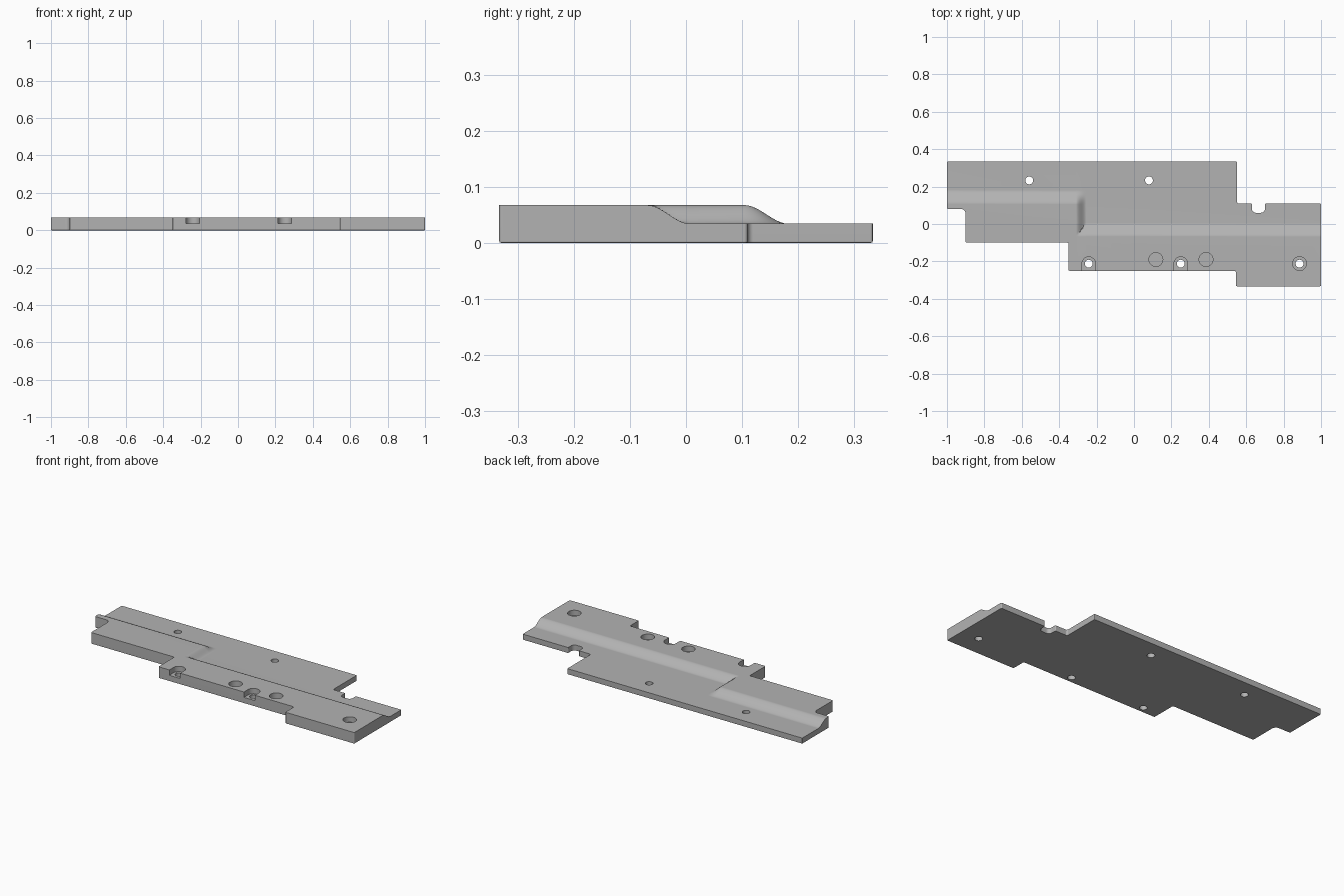
import bpy, bmesh, math
from mathutils import Vector

if "Cube" in bpy.data.objects:
    bpy.data.objects.remove(bpy.data.objects["Cube"])

HIGH, LOW, TOP = 0.067, 0.034, 0.12

grey = bpy.data.materials.new("machined grey")
grey.diffuse_color = (0.45, 0.45, 0.45, 1)
grey.use_nodes = True
grey.node_tree.nodes["Principled BSDF"].inputs["Base Color"].default_value = grey.diffuse_color


def to_object(bm, name):
    bmesh.ops.recalc_face_normals(bm, faces=bm.faces)
    me = bpy.data.meshes.new(name)
    bm.to_mesh(me)
    bm.free()
    ob = bpy.data.objects.new(name, me)
    bpy.context.collection.objects.link(ob)
    return ob


def fillet(points, n=6):
    """Round each (x, y, r) corner of a closed outline."""
    out = []
    for i, (x, y, r) in enumerate(points):
        p = Vector((x, y))
        a = (Vector(points[i - 1][:2]) - p).normalized()
        b = (Vector(points[(i + 1) % len(points)][:2]) - p).normalized()
        if r == 0:
            out.append(p)
            continue
        c = p + (a + b) * r          # all corners are square
        for k in range(n + 1):
            t = k / n * math.pi / 2
            out.append(c - b * r * math.cos(t) - a * r * math.sin(t))
    return out


def prism(name, outline, z0, z1, bevel=0):
    bm = bmesh.new()
    lo = [bm.verts.new((p[0], p[1], z0)) for p in outline]
    hi = [bm.verts.new((p[0], p[1], z1)) for p in outline]
    n = len(lo)
    base = bm.faces.new(lo)
    bm.faces.new(hi)
    for i in range(n):
        bm.faces.new((lo[i], lo[(i + 1) % n], hi[(i + 1) % n], hi[i]))
    if bevel:
        bmesh.ops.recalc_face_normals(bm, faces=bm.faces)
        bmesh.ops.bevel(bm, geom=list(base.edges), offset=bevel, segments=2,
                        profile=0.5, affect='EDGES')
    return to_object(bm, name)


def circle(x, y, r, n=40):
    return [(x + r * math.cos(2 * math.pi * i / n),
             y + r * math.sin(2 * math.pi * i / n)) for i in range(n)]


def arch(x, y, r, y_end, n=20):
    arc = [(x + r * math.cos(math.pi * i / n),
            y + r * math.sin(math.pi * i / n)) for i in range(n + 1)]
    return arc + [(x - r, y_end), (x + r, y_end)]


def cut(body, cutter):
    mod = body.modifiers.new("cut", 'BOOLEAN')
    mod.operation, mod.solver, mod.object = 'DIFFERENCE', 'EXACT', cutter
    bpy.context.view_layer.objects.active = body
    bpy.ops.object.modifier_apply(modifier=mod.name)
    bpy.data.objects.remove(cutter)


# Plate outline: x, y, corner radius
body = prism("mounting_plate", fillet([
    (-1, 0.333, 0.003), (0.55, 0.333, 0.004), (0.55, 0.11, 0.01),
    (0.63, 0.11, 0.006), (0.63, 0.06, 0.022), (0.70, 0.06, 0.022),
    (0.70, 0.11, 0.006), (1, 0.11, 0.006), (1, -0.333, 0.006),
    (0.545, -0.333, 0.006), (0.545, -0.25, 0.01), (-0.35, -0.25, 0.005),
    (-0.35, -0.10, 0.006), (-0.90, -0.10, 0.005), (-0.90, 0.08, 0.025),
    (-1, 0.08, 0.006)]), 0, TOP, bevel=0.003)


# Stepped top: remove everything above a smooth two-level surface
def drop(v, a, b):
    t = min(max((v - a) / (b - a), 0), 1)
    return 1 - t * t * (3 - 2 * t)


def samples(a, b, n=12):
    return [a + (b - a) * i / n for i in range(n + 1)]


Y1, Y2, X1 = (-0.068, 0.006), (0.105, 0.182), (-0.31, -0.255)
xs = [-1.2] + samples(*X1) + [1.2]
ys = [-0.6] + samples(*Y1) + samples(*Y2) + [0.6]
bm = bmesh.new()
grid = [[bm.verts.new((x, y, LOW + (HIGH - LOW) *
         max(drop(y, *Y1), drop(y, *Y2) * drop(x, *X1))))
         for y in ys] for x in xs]
for i in range(len(xs) - 1):
    for j in range(len(ys) - 1):
        bm.faces.new((grid[i][j], grid[i + 1][j],
                      grid[i + 1][j + 1], grid[i][j + 1]))
rim = [e for e in bm.edges if e.is_boundary]
new = bmesh.ops.extrude_edge_only(bm, edges=rim)["geom"]
for v in new:
    if isinstance(v, bmesh.types.BMVert):
        v.co.z = 0.3
bmesh.ops.holes_fill(bm, edges=[e for e in bm.edges if e.is_boundary])
bmesh.ops.triangulate(bm, faces=bm.faces)
cut(body, to_object(bm, "step_cutter"))

# Open-fronted and closed counterbores, blind pockets
for x in (-0.242, 0.25):
    cut(body, prism("slot_cutter", arch(x, -0.212, 0.036, -0.4), 0.035, 0.3))
for x, y in ((0.885, -0.212), (0.117, -0.19), (0.385, -0.19)):
    cut(body, prism("pocket_cutter", circle(x, y, 0.037), 0.035, 0.3))

# Through holes
for x, y in ((-0.242, -0.212), (0.25, -0.212), (0.885, -0.212),
             (-0.56, 0.233), (0.08, 0.233)):
    cut(body, prism("hole_cutter", circle(x, y, 0.021), -0.1, 0.3))

# Material and shading
body.data.materials.clear()
body.data.materials.append(grey)
for p in body.data.polygons:
    p.material_index = 0
bpy.ops.object.select_all(action='DESELECT')
body.select_set(True)
bpy.context.view_layer.objects.active = body
bpy.ops.object.shade_smooth_by_angle(angle=math.radians(30))
wn = body.modifiers.new("flat_faces", 'WEIGHTED_NORMAL')
wn.keep_sharp = True
